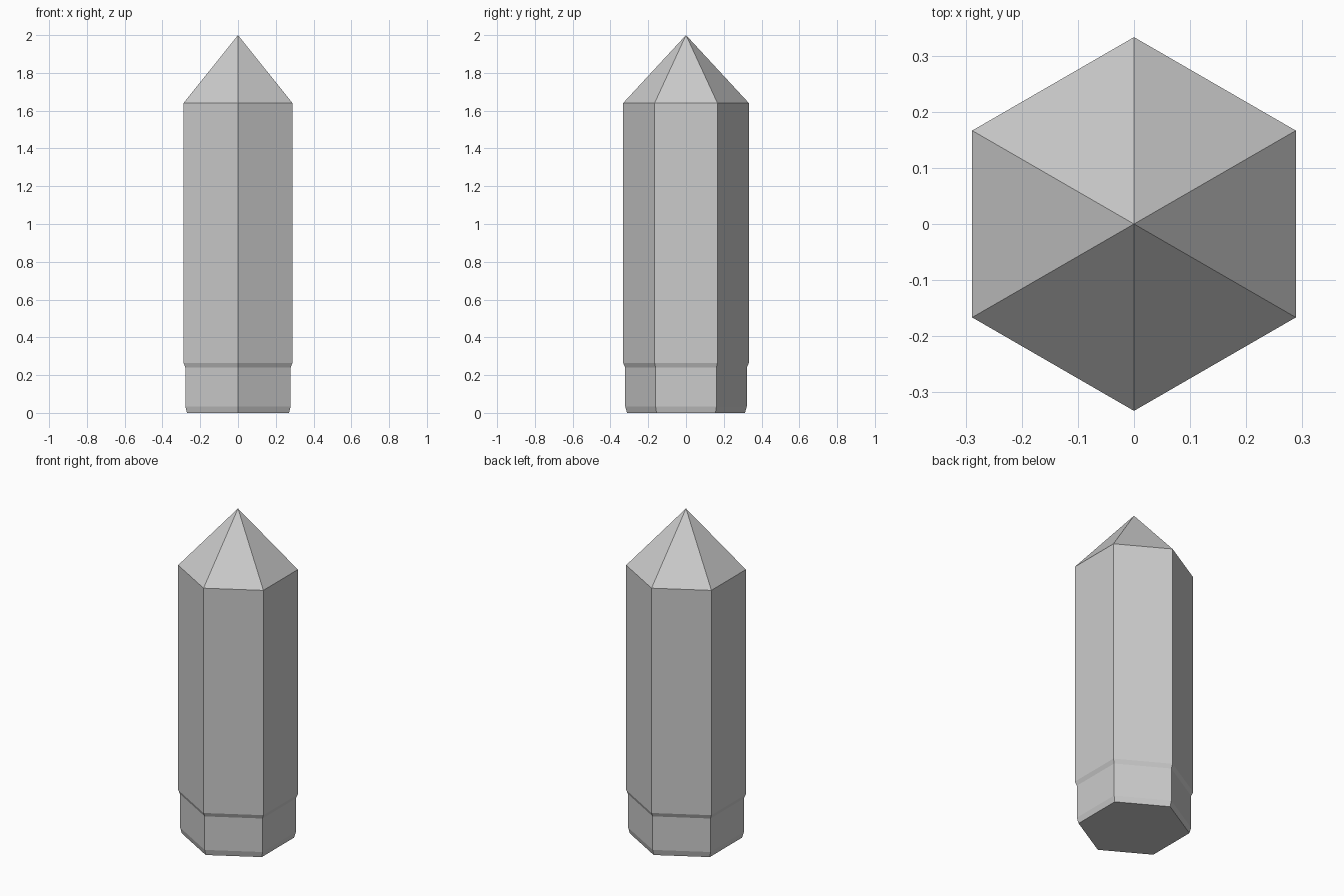
import bpy, bmesh
from math import cos, sin, pi

if "Cube" in bpy.data.objects:
    bpy.data.objects.remove(bpy.data.objects["Cube"])

SIDES = 6


def hex_loft(name, profile, cap_bottom=False):
    """Loft hexagonal rings through (radius, z) points; radius 0 makes a tip."""
    bm = bmesh.new()
    rings = []
    for r, z in profile:
        count = SIDES if r > 0 else 1
        rings.append([bm.verts.new((r * cos(pi / 2 + 2 * pi * i / SIDES),
                                    r * sin(pi / 2 + 2 * pi * i / SIDES), z))
                      for i in range(count)])
    for a, b in zip(rings, rings[1:]):
        for i in range(SIDES):
            j = (i + 1) % SIDES
            if len(b) == 1:
                bm.faces.new((a[i], a[j], b[0]))
            else:
                bm.faces.new((a[i], a[j], b[j], b[i]))
    if cap_bottom:
        bm.faces.new(rings[0][::-1])
    mesh = bpy.data.meshes.new(name)
    bm.to_mesh(mesh)
    bm.free()
    obj = bpy.data.objects.new(name, mesh)
    bpy.context.collection.objects.link(obj)
    return obj


# Narrower base with a chamfered bottom edge
hex_loft("base", [(0.312, 0), (0.322, 0.035), (0.322, 0.24)], cap_bottom=True)

# Hexagonal shaft with a chamfered lower lip and pointed tip
hex_loft("shaft", [(0.322, 0.24), (0.333, 0.265), (0.333, 1.64), (0, 2)])
